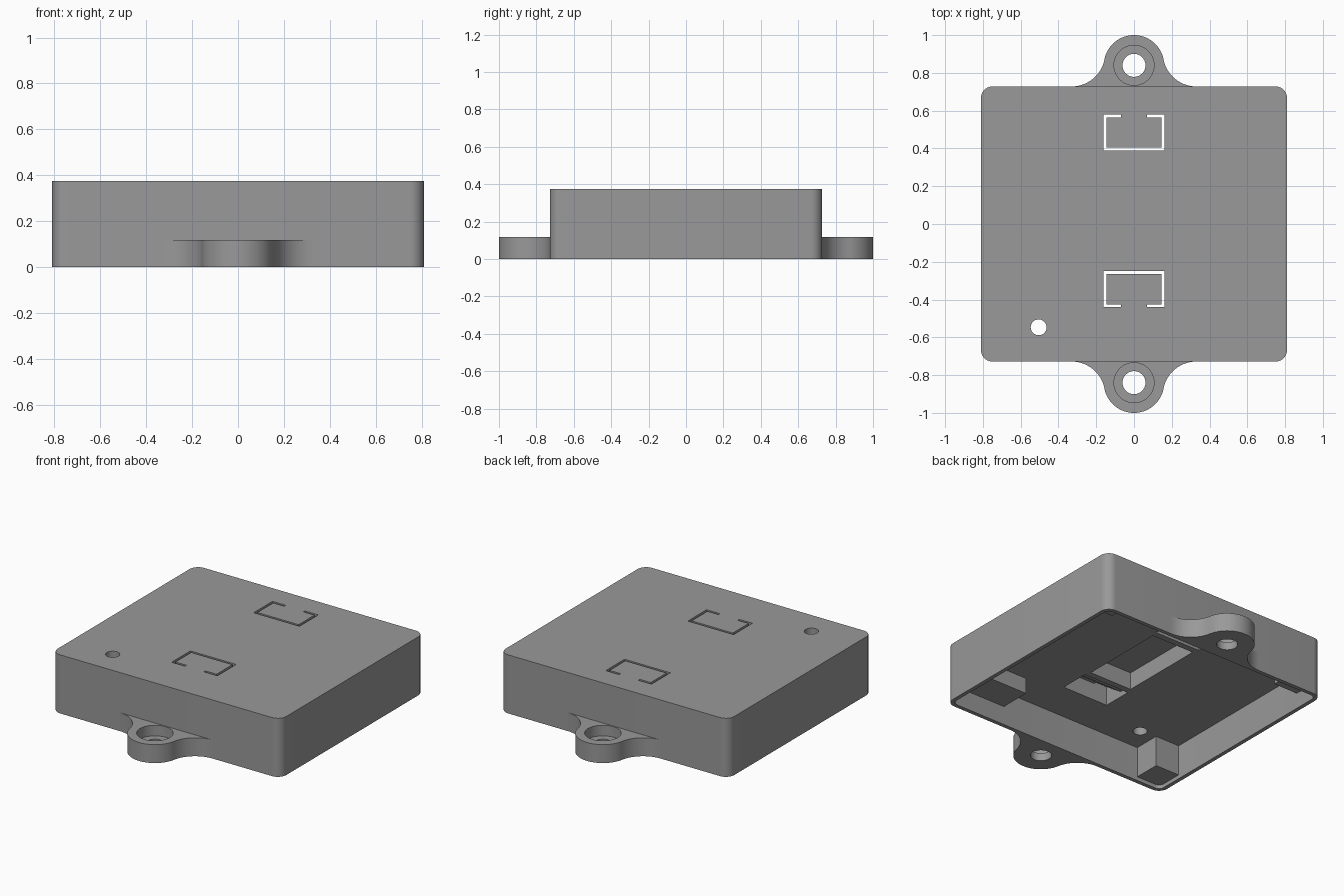
import bpy, bmesh, math

if "Cube" in bpy.data.objects:
    bpy.data.objects.remove(bpy.data.objects["Cube"])

grey = bpy.data.materials.new("plain_grey")
grey.diffuse_color = (0.32, 0.32, 0.32, 1)
grey.use_nodes = True
grey.node_tree.nodes["Principled BSDF"].inputs["Base Color"].default_value = grey.diffuse_color


def prism(name, pts, z0, z1):
    """Extrude a closed xy outline from z0 to z1."""
    bm = bmesh.new()
    face = bm.faces.new([bm.verts.new((x, y, z0)) for x, y in pts])
    top = bmesh.ops.extrude_face_region(bm, geom=[face])
    verts = [g for g in top["geom"] if isinstance(g, bmesh.types.BMVert)]
    bmesh.ops.translate(bm, verts=verts, vec=(0, 0, z1 - z0))
    bmesh.ops.recalc_face_normals(bm, faces=bm.faces)
    me = bpy.data.meshes.new(name)
    bm.to_mesh(me)
    bm.free()
    me.materials.append(grey)
    ob = bpy.data.objects.new(name, me)
    bpy.context.collection.objects.link(ob)
    return ob


def box(name, x0, x1, y0, y1, z0, z1):
    return prism(name, [(x0, y0), (x1, y0), (x1, y1), (x0, y1)], z0, z1)


def arc(cx, cy, r, a0, a1, n):
    return [(cx + r * math.cos(math.radians(a0 + (a1 - a0) * i / n)),
             cy + r * math.sin(math.radians(a0 + (a1 - a0) * i / n))) for i in range(n + 1)]


def cylinder(name, x, y, r, z0, z1):
    return prism(name, arc(x, y, r, 0, 360, 40)[:-1], z0, z1)


def rounded(hx, hy, r):
    pts = []
    for k, (sx, sy) in enumerate([(1, 1), (-1, 1), (-1, -1), (1, -1)]):
        pts += arc(sx * (hx - r), sy * (hy - r), r, 90 * k, 90 * k + 90, 10)
    return pts


def combine(ob, other, op="DIFFERENCE"):
    mod = ob.modifiers.new(op, "BOOLEAN")
    mod.object, mod.operation, mod.solver = other, op, "EXACT"
    bpy.context.view_layer.objects.active = ob
    bpy.ops.object.modifier_apply(modifier=mod.name)
    bpy.data.objects.remove(other)


TOP, CEIL = 0.375, 0.22

# Shell: rounded block, open underneath, with a raised channel in its ceiling
case = prism("case", rounded(0.81, 0.728, 0.06), 0, TOP)
combine(case, prism("cavity", rounded(0.785, 0.703, 0.035), -0.1, CEIL))
combine(case, box("channel", -0.15, 0.15, -0.21, 0.35, CEIL - 0.05, 0.33))
combine(case, cylinder("indicator_hole", -0.505, -0.547, 0.042, 0.1, 0.5))

# Openings for the two snap clips, leaving a thin bridge at the hinge side
for s, yf, yh in ((1, 0.39, 0.58), (-1, -0.25, -0.44)):
    y0, y1 = sorted((yf, yh))
    combine(case, box("clip_opening", -0.162, 0.162, y0, y1, CEIL - 0.05, 0.5))
    # Flap with a wedge-shaped hook, drawn as a side profile in (y, z)
    g = 0.015 * s
    prof = [(yh + s * 0.005, TOP), (yf + g, TOP), (yf + g, 0.24),
            (yf + g + s * 0.03, 0.24), (yh - g, 0.33), (yh + s * 0.005, 0.33)]
    flap = prism("snap_clip", prof, -0.146, 0.146)
    for v in flap.data.vertices:
        y, z, x = v.co
        v.co = (x, y, z)
    # Narrow the hinge so gaps remain on either side of it
    for side in (-1, 1):
        a, b = sorted((side * 0.068, side * 0.2))
        c, d = sorted((yh - g, yh + 0.1 * s))
        combine(flap, box("hinge_gap", a, b, c, d, 0.1, 0.5))

# Mounting ears with flared sides and counterbored screw holes
for s, name in ((1, "back_ear"), (-1, "front_ear")):
    fr, fx, cy = 0.177, 0.33, 0.84
    t = math.degrees(math.atan2(0.728 + fr - cy, fx))
    half = arc(fx, 0.728 + fr, fr, 270, 180 + t, 14)
    crown = arc(0, cy, 0.16, t, 180 - t, 32)[1:-1]
    left = [(-x, y) for x, y in reversed(half)]
    pts = half + crown + left + [(-fx, 0.715), (fx, 0.715)]
    ear = prism(name, [(x, s * y) for x, y in pts], 0, 0.118)
    combine(ear, cylinder("screw_hole", 0, s * cy, 0.061, -0.1, 0.3))
    combine(ear, cylinder("counterbore", 0, s * cy, 0.106, 0.05, 0.3))

# Inner corner posts: x size, y size and underside height of each
for sx, sy, w, d, z in ((-1, -1, 0.17, 0.17, 0.025), (1, -1, 0.39, 0.2, 0.12),
                        (-1, 1, 0.17, 0.17, 0.1), (1, 1, 0.17, 0.17, 0.1)):
    xs = sorted((sx * 0.79, sx * (0.785 - w)))
    ys = sorted((sy * 0.708, sy * (0.703 - d)))
    box("corner_post", *xs, *ys, z, CEIL + 0.01)

# Smooth round walls, sharp edges kept
bpy.ops.object.select_all(action="SELECT")
bpy.ops.object.shade_smooth_by_angle(angle=math.radians(30))
